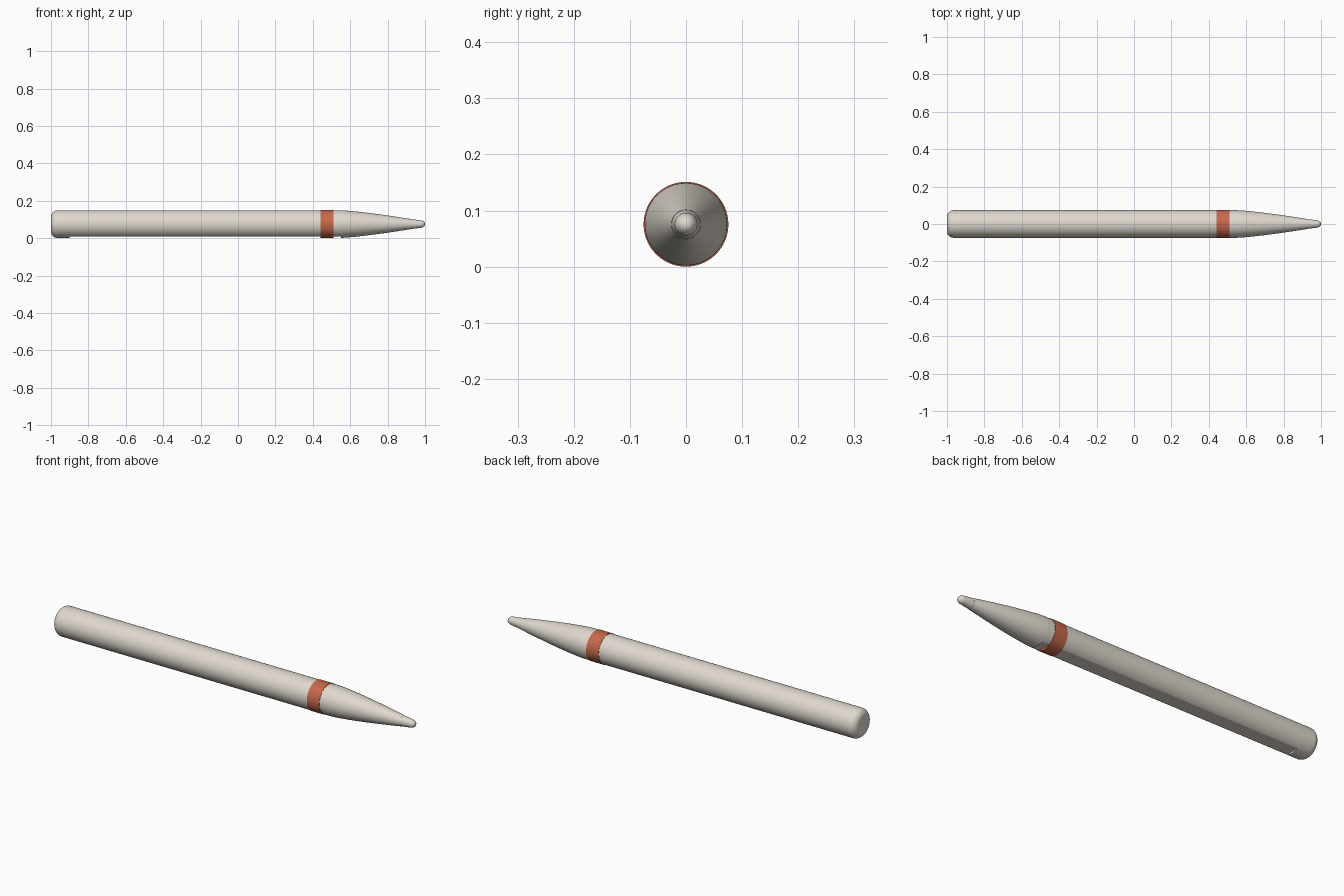
import bpy, bmesh, math
from mathutils import Vector

if "Cube" in bpy.data.objects:
    bpy.data.objects.remove(bpy.data.objects["Cube"], do_unlink=True)

SEGMENTS = 96
AXIS_Z = 0.0755   # height of the long axis
R = 0.0737        # barrel radius


def material(name, color):
    mat = bpy.data.materials.new(name)
    mat.use_nodes = True
    mat.diffuse_color = color
    mat.node_tree.nodes["Principled BSDF"].inputs["Base Color"].default_value = color
    return mat


cream = material("warm white", (0.74, 0.69, 0.62, 1))
rust = material("rust orange", (0.56, 0.14, 0.07, 1))


def turned(name, profile, mat, flat_z=None):
    """Revolve (x, radius) points round the long axis, optionally planing the underside flat."""
    bm = bmesh.new()
    rings = []
    for x, r in profile:
        ring = []
        for i in range(SEGMENTS):
            a = math.tau * i / SEGMENTS
            ring.append(bm.verts.new((x, r * math.cos(a), AXIS_Z + r * math.sin(a))))
        rings.append(ring)
    for a, b in zip(rings, rings[1:]):
        for i in range(SEGMENTS):
            j = (i + 1) % SEGMENTS
            bm.faces.new((a[i], a[j], b[j], b[i]))
    bm.faces.new(rings[0])
    bm.faces.new(rings[-1])
    if flat_z is not None:
        bmesh.ops.bisect_plane(bm, geom=bm.verts[:] + bm.edges[:] + bm.faces[:],
                               plane_co=Vector((0, 0, flat_z)), plane_no=Vector((0, 0, 1)),
                               clear_inner=True)
        bmesh.ops.holes_fill(bm, edges=[e for e in bm.edges if e.is_boundary], sides=0)
    bmesh.ops.recalc_face_normals(bm, faces=bm.faces[:])
    mesh = bpy.data.meshes.new(name)
    bm.to_mesh(mesh)
    bm.free()
    obj = bpy.data.objects.new(name, mesh)
    bpy.context.collection.objects.link(obj)
    mesh.materials.append(mat)
    bpy.ops.object.select_all(action="DESELECT")
    obj.select_set(True)
    bpy.context.view_layer.objects.active = obj
    bpy.ops.object.shade_smooth_by_angle(angle=math.radians(24))
    return obj


# Barrel with a flat underside
turned("barrel", [(-0.9, R), (0.55, R)], cream, flat_z=0.0105)

# End cap with a rounded rim
ROUND = 0.035
rim = [(-1 + ROUND * (1 - math.sin(t)), R - ROUND * (1 - math.cos(t)))
       for t in (math.pi / 2 * (1 - k / 10) for k in range(11))]
turned("end_cap", rim + [(-0.9, R)], cream)

# Coloured ring
turned("colour_band", [(0.44, AXIS_Z), (0.51, AXIS_Z)], rust)

# Tapered nose, leaving the barrel tangentially and straightening towards the tip
nose = []
for k in range(25):
    t = k / 24
    nose.append((0.55 + 0.38 * t, R - (R - 0.026) * t ** 1.3))
turned("tapered_nose", nose, cream)

# Rounded writing tip
tip = [(0.93, 0.0255), (0.95, 0.0235), (0.97, 0.0205)]
for k in range(1, 11):
    a = math.pi / 2 * k / 10
    tip.append((0.97 + 0.03 * math.sin(a), 0.0005 + 0.02 * math.cos(a) ** 0.9))
turned("writing_tip", tip, cream)
